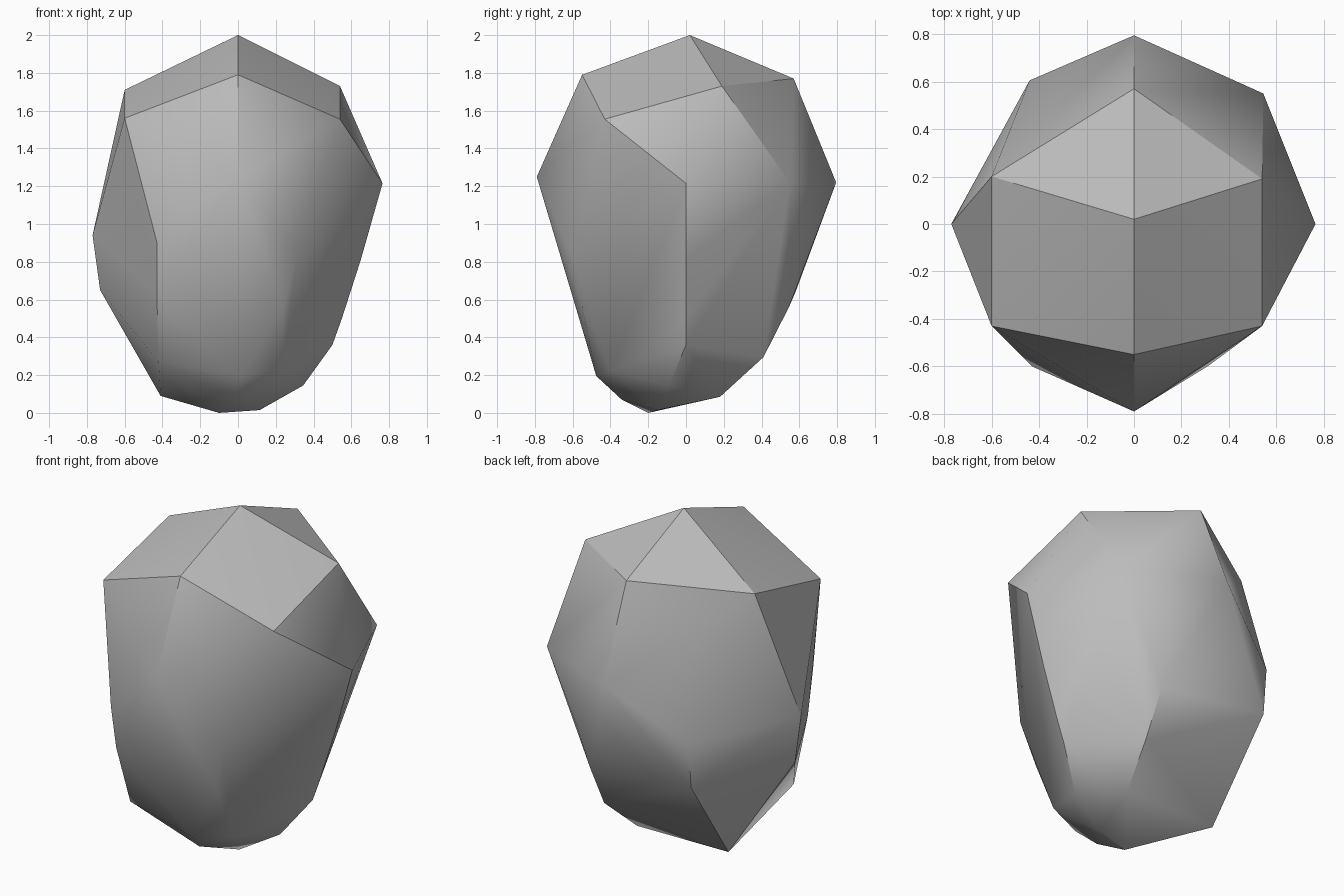
import bpy, bmesh, math

if "Cube" in bpy.data.objects:
    bpy.data.objects.remove(bpy.data.objects["Cube"])

# Corners of the boulder, listed by height band
crown = [(0, .02, 2), (0, -.55, 1.79), (0, .57, 1.77),
         (-.6, .2, 1.71), (.54, .19, 1.73), (-.6, -.43, 1.56), (.54, -.43, 1.555)]
girdle = [(0, -.79, 1.25), (0, .795, 1.22), (.765, 0, 1.215), (.545, .55, 1.22),
          (-.77, 0, .94), (-.43, -.6, .905), (-.44, .605, .91),
          (.31, -.6, .83), (.31, .6, .82), (.65, 0, .81)]
lower = [(-.73, 0, .65), (-.43, -.55, .64), (-.44, .58, .64), (.24, -.55, .56),
         (.26, .545, .56), (.55, 0, .5), (.5, 0, .36), (.26, .41, .295)]
base = [(-.42, -.43, .27), (.24, -.4, .225), (.02, -.475, .195), (.345, -.09, .145),
        (-.41, .18, .09), (.2, .18, .085), (-.02, -.34, .07),
        (.115, -.15, .015), (-.1, -.2, 0)]

# Stone body: skin stretched over the corners
bm = bmesh.new()
for p in crown + girdle + lower + base:
    bm.verts.new(p)
res = bmesh.ops.convex_hull(bm, input=bm.verts)
loose = [v for v in bm.verts if not v.link_faces]
bmesh.ops.delete(bm, geom=loose, context='VERTS')
bmesh.ops.dissolve_limit(bm, angle_limit=math.radians(1.5), verts=bm.verts, edges=bm.edges)
bmesh.ops.recalc_face_normals(bm, faces=bm.faces)

mesh = bpy.data.meshes.new("boulder")
bm.to_mesh(mesh)
bm.free()
boulder = bpy.data.objects.new("boulder", mesh)
bpy.context.collection.objects.link(boulder)

# Plain grey stone
stone = bpy.data.materials.new("grey stone")
stone.diffuse_color = (.5, .5, .5, 1)
stone.use_nodes = True
stone.node_tree.nodes["Principled BSDF"].inputs["Base Color"].default_value = stone.diffuse_color
mesh.materials.append(stone)

# Soft facets with crisp main ridges
bpy.context.view_layer.objects.active = boulder
boulder.select_set(True)
bpy.ops.object.shade_smooth_by_angle(angle=math.radians(30))
